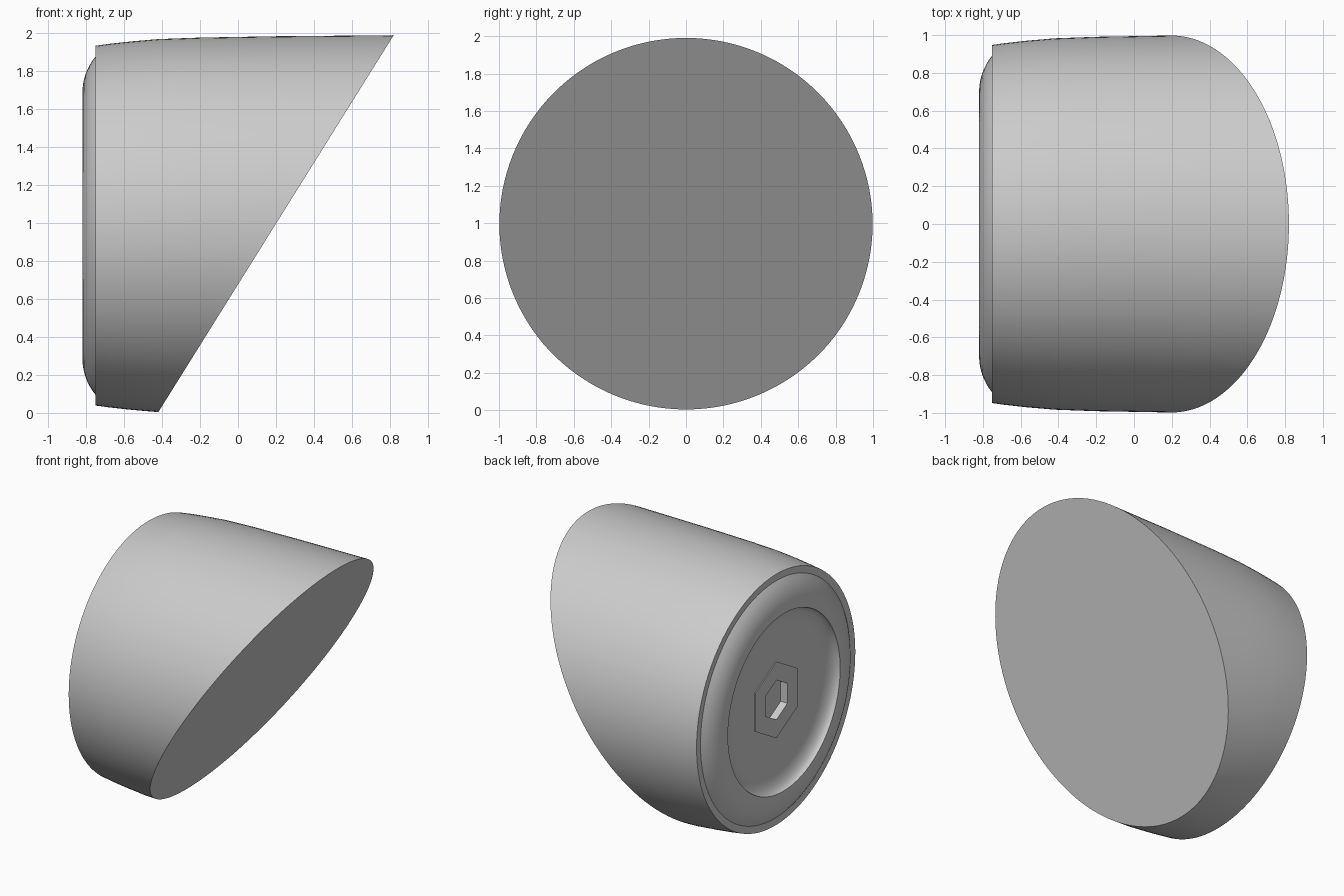
import bpy, bmesh, math
from mathutils import Vector, Matrix

if "Cube" in bpy.data.objects:
    bpy.data.objects.remove(bpy.data.objects["Cube"])

CZ = 0.987      # height of the turning axis
SEG = 128

grey = bpy.data.materials.new("light grey")
grey.diffuse_color = (0.6, 0.6, 0.6, 1)
grey.use_nodes = True
grey.node_tree.nodes["Principled BSDF"].inputs["Base Color"].default_value = grey.diffuse_color


def make_object(name, bm):
    bmesh.ops.recalc_face_normals(bm, faces=bm.faces)
    me = bpy.data.meshes.new(name)
    bm.to_mesh(me)
    bm.free()
    ob = bpy.data.objects.new(name, me)
    bpy.context.collection.objects.link(ob)
    me.materials.append(grey)
    return ob


def hex_prism(name, radius, x0, x1):
    """Hexagonal prism along x with a corner pointing up."""
    bm = bmesh.new()
    rings = [[bm.verts.new((x, radius * math.sin(i * math.pi / 3),
                            CZ + radius * math.cos(i * math.pi / 3)))
              for i in range(6)] for x in (x0, x1)]
    for r in rings:
        bm.faces.new(r)
    for i in range(6):
        j = (i + 1) % 6
        bm.faces.new((rings[0][i], rings[0][j], rings[1][j], rings[1][i]))
    return make_object(name, bm)


def cut_hole(ob, cutter):
    mod = ob.modifiers.new("hole", 'BOOLEAN')
    mod.operation = 'DIFFERENCE'
    mod.solver = 'EXACT'
    mod.object = cutter


# Turned profile (x, radius): dish floor, dish wall, rounded rim, step, flared side
profile = [(-0.75, 0.0)]
for i in range(9):
    a = math.pi / 2 * i / 8
    profile.append((-0.75 - 0.07 * (1 - math.cos(a)), 0.52 + 0.15 * math.sin(a)))
for i in range(9):
    r = 0.70 + 0.195 * i / 8
    profile.append((-0.82 + 0.30 - math.sqrt(0.09 - (r - 0.70) ** 2), r))
profile += [(-0.752, 0.948), (-0.68, 0.958), (-0.56, 0.971), (-0.42, 0.983),
            (-0.2, 0.991), (0.2, 0.998), (0.9, 1.004), (0.9, 0.0)]

bm = bmesh.new()
vs = [bm.verts.new((x, 0, CZ + r)) for x, r in profile]
es = [bm.edges.new(p) for p in zip(vs, vs[1:])]
bmesh.ops.spin(bm, geom=vs + es, cent=(0, 0, CZ), axis=(1, 0, 0),
               angle=2 * math.pi, steps=SEG, use_duplicate=False)
bmesh.ops.remove_doubles(bm, verts=bm.verts, dist=1e-4)

# Slanted cut, closed with one flat face
cut = bmesh.ops.bisect_plane(bm, geom=bm.verts[:] + bm.edges[:] + bm.faces[:],
                             plane_co=(-0.42, 0, 0.004),
                             plane_no=Vector((1.986, 0, -1.24)).normalized(),
                             clear_outer=True)
bmesh.ops.holes_fill(bm, edges=[e for e in bm.edges if e.is_boundary], sides=0)
body = make_object("slanted_body", bm)

# Hexagonal plate in the dish with a hexagonal socket
plate = hex_prism("hex_plate", 0.29, -0.757, -0.72)
cutter = hex_prism("socket_cutter", 0.15, -0.85, -0.70)
cutter.hide_render = True
cutter.hide_set(True)
for ob in (body, plate):
    cut_hole(ob, cutter)

# Smooth turned surfaces, crisp edges
bpy.ops.object.select_all(action='DESELECT')
body.select_set(True)
bpy.context.view_layer.objects.active = body
bpy.ops.object.modifier_apply(modifier="hole")
bpy.ops.object.shade_smooth_by_angle(angle=math.radians(30))
